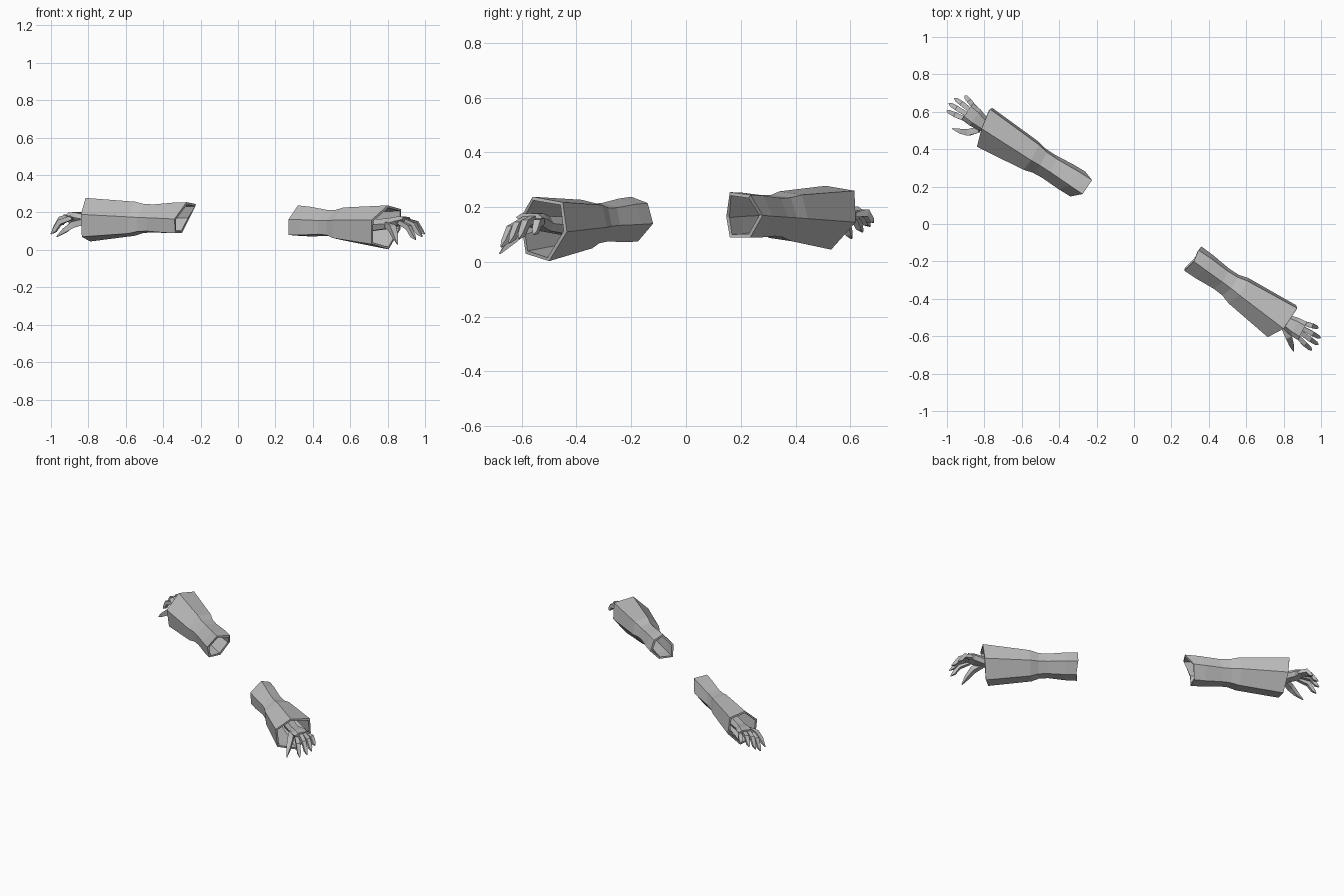
import bpy, bmesh
from mathutils import Vector as V

if "Cube" in bpy.data.objects:
    bpy.data.objects.remove(bpy.data.objects["Cube"])

grey = bpy.data.materials.new("plain_grey")
grey.diffuse_color = (0.5, 0.5, 0.5, 1)
grey.use_nodes = True
grey.node_tree.nodes["Principled BSDF"].inputs["Base Color"].default_value = grey.diffuse_color


def finish(name, bm):
    bmesh.ops.recalc_face_normals(bm, faces=bm.faces)
    me = bpy.data.meshes.new(name)
    bm.to_mesh(me)
    bm.free()
    me.materials.append(grey)
    ob = bpy.data.objects.new(name, me)
    bpy.context.collection.objects.link(ob)
    return ob


def loft(bm, rings, caps):
    vs = [[bm.verts.new(p) for p in r] for r in rings]
    n = len(vs[0])
    for a, b in zip(vs, vs[1:]):
        for i in range(n):
            j = (i + 1) % n
            bm.faces.new((a[i], a[j], b[j], b[i]))
    if caps:
        bm.faces.new(vs[0])
        bm.faces.new(vs[-1])


def sleeve(name, elbow, cuff, pinch):
    # six-sided open sleeve, pinched between elbow and cuff
    rings = []
    for t, s in ((0, 0), (.13, .3), (.32, 1), (.42, 1), (.51, .45), (1, 0)):
        ring = [V(a).lerp(V(b), t) for a, b in zip(elbow, cuff)]
        c = sum(ring, V()) / 6
        rings.append([c + (p - c) * (1 - pinch * s) for p in ring])
    bm = bmesh.new()
    loft(bm, rings, False)
    ob = finish(name, bm)
    mod = ob.modifiers.new("wall", 'SOLIDIFY')
    mod.thickness = 0.014
    mod.offset = -1


def tube(bm, pts, radii):
    # four-sided tapered finger
    pts = [V(p) for p in pts]
    rings = []
    for i, (p, r) in enumerate(zip(pts, radii)):
        d = (pts[min(i + 1, len(pts) - 1)] - pts[max(i - 1, 0)]).normalized()
        side = d.cross(V((0, 0, 1))).normalized()
        up = side.cross(d)
        rings.append([p + side * r * a + up * r * b
                      for a, b in ((-.8, .8), (.8, .8), (.8, -.8), (-.8, -.8))])
    loft(bm, rings, True)


def hand(name, inside, wrist, fingers, thumb):
    # palm with a wrist reaching back into the sleeve
    bm = bmesh.new()
    inside, wrist = V(inside), V(wrist)
    first, last = V(fingers[0][0]), V(fingers[-1][0])
    across = (last - first).normalized()
    top = (V(fingers[1][0]) + V(fingers[2][0])) / 2

    def oval(c, w, h):
        up = V((0, 0, h))
        return [c - across * w, c - across * w * .6 + up, c + across * w * .6 + up,
                c + across * w, c + across * w * .6 - up, c - across * w * .6 - up]
    loft(bm, [oval(inside, .038, .034), oval(wrist, .036, .027),
              oval(wrist.lerp(top, .6), .052, .024),
              oval(top, .054, .014)], True)
    # fingers curl down to pointed tips
    for base, tip in fingers:
        b, t = V(base), V(tip)
        m = b.lerp(t, .5) + V((0, 0, .018))
        tube(bm, (b.lerp(wrist, .15), m, b.lerp(t, .8), t), (.015, .0165, .013, .003))
    tube(bm, thumb, (.02, .022, .016, .003))
    finish(name, bm)


# right-side arm, reaching forward
sleeve("right_sleeve",
       [(.32, -.20, .238), (.345, -.14, .215), (.36, -.12, .14),
        (.33, -.175, .075), (.27, -.24, .08), (.27, -.25, .163)],
       [(.80, -.56, .238), (.872, -.45, .218), (.868, -.435, .11),
        (.805, -.50, .003), (.715, -.585, .03), (.715, -.605, .16)], .25)
hand("right_hand", (.68, -.42, .13), (.80, -.515, .14),
     [((.875, -.605, .15), (.95, -.675, .055)),
      ((.895, -.585, .163), (.985, -.645, .07)),
      ((.907, -.56, .163), (.997, -.61, .085)),
      ((.912, -.53, .15), (.985, -.555, .10))],
     [(.80, -.545, .135), (.825, -.60, .115), (.84, -.64, .075), (.853, -.68, .03)])

# left-side arm, reaching backward
sleeve("left_sleeve",
       [(-.275, .16, .255), (-.225, .235, .245), (-.26, .28, .17),
        (-.30, .235, .09), (-.335, .16, .09), (-.34, .147, .165)],
       [(-.815, .51, .278), (-.77, .615, .26), (-.757, .62, .145),
        (-.79, .53, .045), (-.835, .43, .07), (-.84, .413, .19)], .2)
hand("left_hand", (-.66, .44, .16), (-.79, .52, .16),
     [((-.905, .56, .175), (-1.0, .605, .085)),
      ((-.90, .59, .187), (-.99, .645, .11)),
      ((-.88, .615, .187), (-.96, .672, .13)),
      ((-.855, .63, .178), (-.905, .685, .145))],
     [(-.83, .505, .15), (-.885, .49, .135), (-.925, .495, .105), (-.97, .51, .07)])
